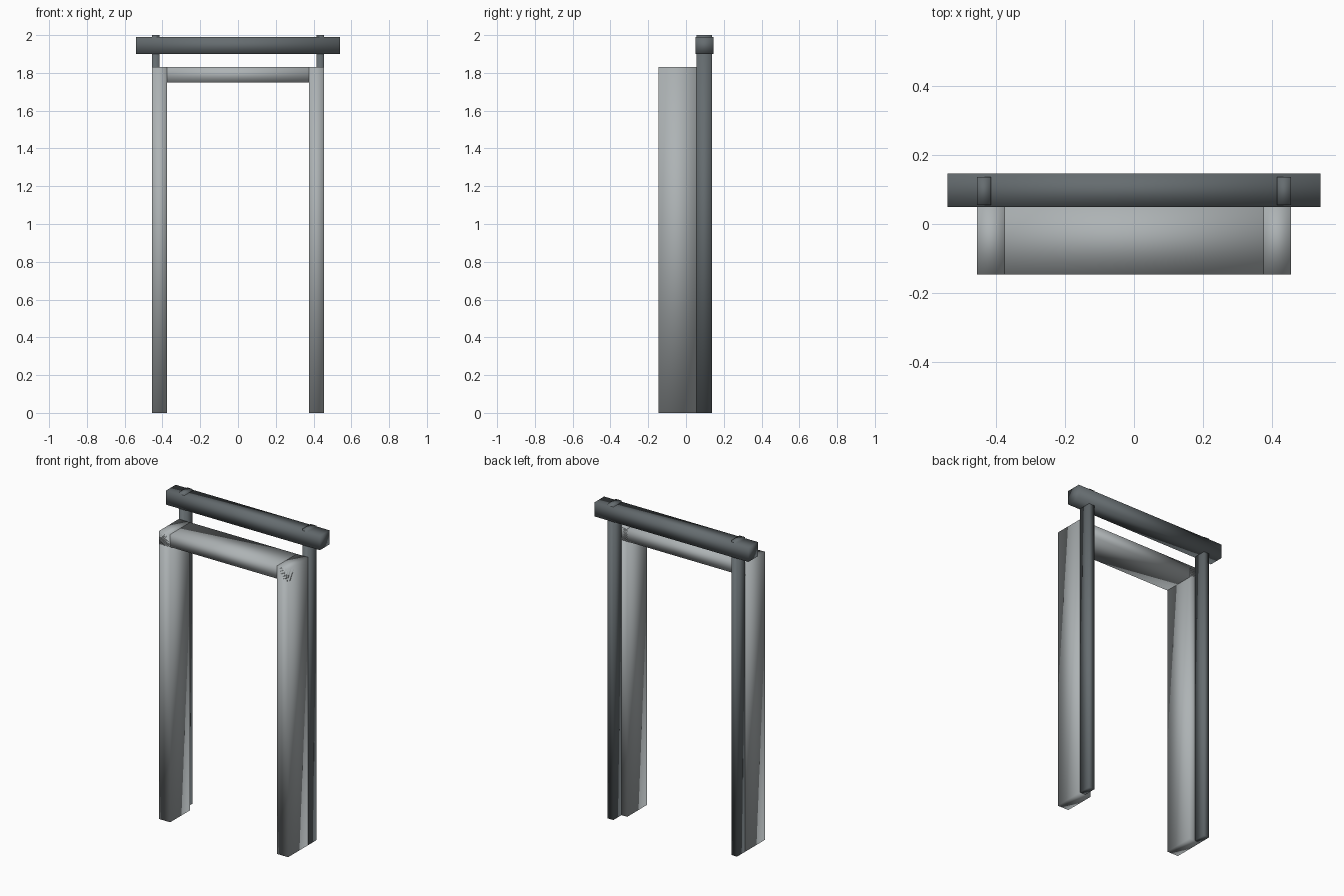
import bpy
import bmesh
from mathutils import Matrix, Vector

cube = bpy.data.objects.get("Cube")
if cube:
    bpy.data.objects.remove(cube, do_unlink=True)


def material(name, color):
    mat = bpy.data.materials.new(name)
    mat.use_nodes = True
    mat.diffuse_color = color
    mat.node_tree.nodes["Principled BSDF"].inputs["Base Color"].default_value = color
    return mat


def box(name, low, high, mat):
    """Softly shaded box between two opposite corners."""
    low, high = Vector(low), Vector(high)
    bm = bmesh.new()
    place = Matrix.Translation((low + high) / 2) @ Matrix.Diagonal((*(high - low), 1))
    bmesh.ops.create_cube(bm, size=1, matrix=place)
    for face in bm.faces:
        face.smooth = True
    mesh = bpy.data.meshes.new(name)
    bm.to_mesh(mesh)
    bm.free()
    mesh.materials.append(mat)
    obj = bpy.data.objects.new(name, mesh)
    bpy.context.collection.objects.link(obj)
    return obj


light_grey = material("light_grey", (0.42, 0.45, 0.46, 1))
dark_grey = material("dark_grey", (0.13, 0.15, 0.16, 1))

width, front, back, top = 0.455, -0.146, 0.055, 1.83
thick = 0.08

# Door frame jambs and the slim posts behind them
for side, s in (("left", 1), ("right", -1)):
    outer = s * width
    for name, depth, y0, y1, z1, mat in (
        ("jamb", thick, front, back, top, light_grey),
        ("rear_post", 0.04, back, 0.137, 2.0, dark_grey),
    ):
        xs = sorted((outer, outer - s * depth))
        box(f"{side}_{name}", (xs[0], y0, 0), (xs[1], y1, z1), mat)

# Lintel across the jambs
box("lintel", (-width, front, top - thick), (width, back, top), light_grey)

# Overhanging beam carried by the rear posts
box("top_beam", (-0.541, 0.05, 1.9), (0.541, 0.146, 1.99), dark_grey)
